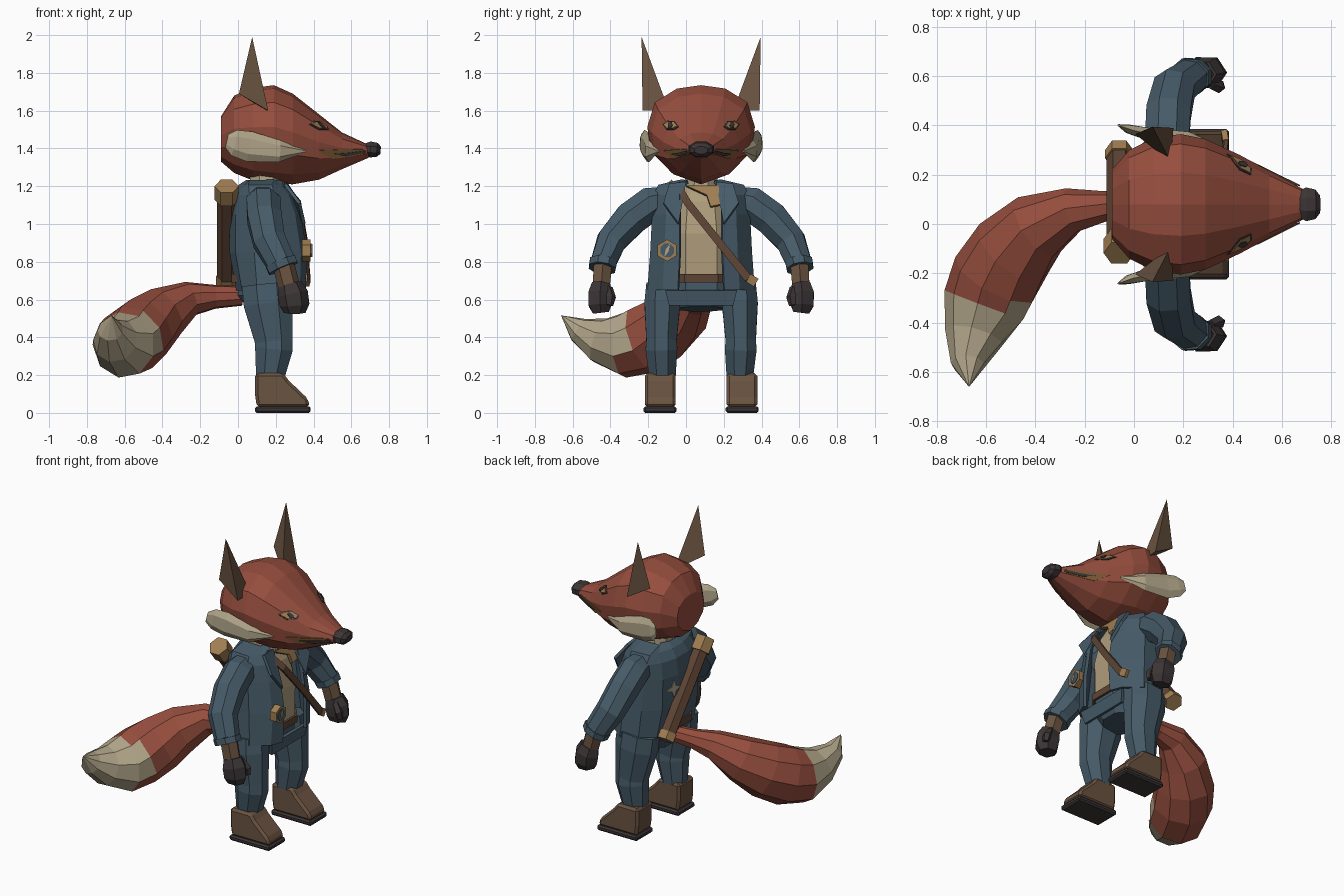
import bpy, bmesh, math
from mathutils import Vector
from mathutils.bvhtree import BVHTree

if "Cube" in bpy.data.objects:
    bpy.data.objects.remove(bpy.data.objects["Cube"])

MID = 0.08  # y of the body's plane of symmetry; all parts are built around it


def material(name, *srgb):
    m = bpy.data.materials.new(name)
    col = [((c / 255 + 0.055) / 1.055) ** 2.4 for c in srgb] + [1]
    m.use_nodes = True
    m.diffuse_color = col
    m.node_tree.nodes["Principled BSDF"].inputs["Base Color"].default_value = col
    return m


RED = material("fur red", 150, 78, 62)
CREAM = material("fur cream", 178, 166, 138)
BLUE = material("jacket blue", 70, 91, 104)
DARK = material("charcoal", 60, 53, 54)
BROWN = material("boot brown", 106, 83, 64)
LEATHER = material("leather", 94, 68, 52)
TAN = material("tan", 160, 126, 82)
SHIRT = material("shirt", 176, 158, 124)
OCHRE = material("muzzle ochre", 124, 88, 52)


def make(name, verts, faces, mats, mirror=False, pick=None, thick=0):
    """Mesh object from points; pick(face centre, index) chooses the colour."""
    bm = bmesh.new()
    vs = [bm.verts.new(v) for v in verts]
    for f in faces:
        bm.faces.new([vs[i] for i in f])
    bm.faces.ensure_lookup_table()
    if pick:
        for f in bm.faces:
            f.material_index = pick(f.calc_center_median(), f.index)
    bmesh.ops.remove_doubles(bm, verts=bm.verts, dist=0.0005)
    bmesh.ops.recalc_face_normals(bm, faces=bm.faces)
    me = bpy.data.meshes.new(name)
    bm.to_mesh(me)
    bm.free()
    for m in mats if isinstance(mats, list) else [mats]:
        me.materials.append(m)
    ob = bpy.data.objects.new(name, me)
    ob.location.y = MID
    bpy.context.scene.collection.objects.link(ob)
    if thick:
        mod = ob.modifiers.new("thickness", "SOLIDIFY")
        mod.thickness, mod.offset = thick, 0
    if mirror:
        mod = ob.modifiers.new("both sides", "MIRROR")
        mod.use_axis = (False, True, False)
        mod.use_mirror_merge = False
    return ob


def loft(name, rings, mats, closed=True, caps=True, **kw):
    n = len(rings[0])
    verts = [p for r in rings for p in r]
    faces = [(i * n + k, i * n + (k + 1) % n, (i + 1) * n + (k + 1) % n, (i + 1) * n + k)
             for i in range(len(rings) - 1) for k in range(n if closed else n - 1)]
    if caps:
        faces += [tuple(range(n)), tuple(range(len(verts) - n, len(verts)))]
    return make(name, verts, faces, mats, **kw)


def tube(name, path, mats, sides=8, ref="X", **kw):
    """Faceted tube; path rows are x, y, z, half width, half depth."""
    pts = [Vector(p[:3]) for p in path]
    axis = Vector((1, 0, 0)) if ref == "X" else Vector((0, 0, 1))
    rings = []
    for i, p in enumerate(path):
        t = (pts[min(i + 1, len(pts) - 1)] - pts[max(i - 1, 0)]).normalized()
        a = axis.cross(t).normalized()
        b = t.cross(a)
        ring = []
        for k in range(sides):
            ang = (2 * k + 1) * math.pi / sides
            s = 1 / math.cos(math.pi / sides)
            ring.append(pts[i] + a * (p[3] * s * math.cos(ang)) + b * (p[-1] * s * math.sin(ang)))
        rings.append(ring)
    return loft(name, rings, mats, **kw)


def prism(name, outline, y0, y1, mat, bevel=0, **kw):
    ob = loft(name, [[(x, y, z) for x, z in outline] for y in (y0, y1)], mat, **kw)
    if bevel:
        mod = ob.modifiers.new("bevel", "BEVEL")
        mod.width, mod.segments = bevel, 1
    return ob


def decal(name, target, pts, axis, mat, lift, **kw):
    """Thin plate projected on a surface from +x, -x or +y."""
    me = target.data
    tree = BVHTree.FromPolygons([v.co for v in me.vertices], [p.vertices for p in me.polygons])
    d = {"+x": Vector((1, 0, 0)), "-x": Vector((-1, 0, 0)), "+y": Vector((0, 1, 0))}[axis]
    out = []
    for u, z in pts:
        start = Vector((u, 0, z)) + d * 2 if axis == "+y" else Vector((0, u, z)) + d * 2
        hit, nor, _, _ = tree.ray_cast(start, -d)
        if hit:
            out.append(hit + (nor if nor.dot(d) > 0 else -nor) * lift)
    return make(name, out, [range(len(out))], mat, thick=0.004, **kw)


# Head: cross-sections along the muzzle (x, top, bottom, half width)
section = [(0, 1), (.45, .93), (.86, .65), (1, .15), (.93, -.35), (.55, -.78), (0, -1)]
section += [(-u, v) for u, v in section[-2:0:-1]]
stations = [(-.09, 1.57, 1.33, .14), (-.02, 1.68, 1.27, .22), (.08, 1.72, 1.23, .27),
            (.19, 1.735, 1.215, .285), (.29, 1.69, 1.21, .265), (.43, 1.58, 1.235, .2),
            (.55, 1.485, 1.29, .135), (.69, 1.42, 1.35, .06)]


def head_colour(c, i):
    band = min(i % 12, 11 - i % 12)
    if i >= 84 or band < 4:
        return 0
    if band == 5:
        return 1 if c.x > .1 else 0
    return 1 if c.x > .45 else 2 if c.x > .2 else 0


head = loft("head", [[(x, u * w, (t + b) / 2 + v * (t - b) / 2) for u, v in section]
                     for x, t, b, w in stations], [RED, CREAM, OCHRE], pick=head_colour)
tube("nose", [(.67, 0, 1.395, .055, .03), (.7, 0, 1.395, .068, .042),
              (.735, 0, 1.392, .06, .038), (.755, 0, 1.39, .035, .02)], DARK, ref="Z")
decal("mouth_band", head, [(.42, 1.39), (.55, 1.395), (.66, 1.395), (.66, 1.37), (.5, 1.345)],
      "+y", OCHRE, .003, mirror=True)
decal("mouth_line", head, [(.5, 1.372), (.58, 1.378), (.67, 1.39), (.67, 1.377), (.57, 1.36)],
      "+y", DARK, .007, mirror=True)


def almond(w, h):
    return [(.16 + w * u, 1.52 + h * v) for u, v in
            [(-1, -.3), (-.4, -1), (.5, -.9), (1, .3), (.4, 1), (-.5, .9)]]


for label, w, h, mat, lift in (("eye_rim", .042, .024, DARK, .003), ("eye", .034, .017, TAN, .006),
                               ("pupil", .012, .014, DARK, .009)):
    decal(label, head, almond(w, h), "+x", mat, lift, mirror=True)
tube("cheek_tuft", [(.36, .225, 1.385, .004), (.22, .275, 1.385, .02, .05),
                    (.06, .285, 1.41, .025, .07), (-.02, .305, 1.43, .018, .06),
                    (-.06, .32, 1.44, .004, .03)], CREAM, sides=6, ref="Z", mirror=True)

# Ears: three-sided spikes with dark tips and an inset front
base = [Vector(p) for p in ((.15, .17, 1.6), (.16, .31, 1.6), (.005, .285, 1.69))]
tip = Vector((.075, .315, 1.99))
ear = loft("ear", [base, [p.lerp(tip, .68) for p in base], [p.lerp(tip, .995) for p in base]],
           [RED, DARK, BROWN], mirror=True, pick=lambda c, i: 1 if i in (1, 3, 4, 5, 7) else (0, 0, 2)[i % 3])
bm = bmesh.new()
bm.from_mesh(ear.data)
front = [f for f in bm.faces if f.material_index == 0 and len(f.verts) == 4]
bmesh.ops.inset_individual(bm, faces=front, thickness=.012)
for f in front:
    f.material_index = 2
bm.to_mesh(ear.data)
bm.free()

# Torso: shirt, belt, neck and hips
tube("shirt", [(.14, 0, .7, .2, .16), (.14, 0, .95, .2, .165), (.14, 0, 1.12, .17, .13),
               (.14, 0, 1.2, .11, .09)], SHIRT)
tube("belt", [(.14, 0, .69, .215, .175), (.14, 0, .735, .215, .175)], LEATHER)
tube("neck", [(.15, 0, 1.16, .09), (.15, 0, 1.27, .085)], CREAM)
tube("hips", [(.15, 0, .72, .2, .15), (.15, 0, .63, .2, .15), (.16, 0, .55, .13, .1)], BLUE)
make("trouser_front", [(.315, -.19, .65), (.315, .19, .65), (.3, .17, .57), (.3, -.17, .57)],
     [(0, 1, 2, 3)], BLUE, thick=.02)

# Open jacket: C-shaped rings (z, back, front, half width, half opening)
rings = []
for z, xb, xf, hy, gap in ((.65, 0, .35, .275, .12), (.85, -.035, .355, .26, .11),
                           (1.05, -.035, .325, .25, .11), (1.15, -.02, .29, .245, .11),
                           (1.2, .01, .25, .22, .1), (1.225, .05, .22, .11, .07)):
    mid = (xb + xf) / 2
    half = [(xf, gap), (xf - .03, hy * .72), (mid + .05, hy), (mid - .07, hy * .97),
            (xb + .03, hy * .7), (xb, hy * .25)]
    rings.append([(x, y, z) for x, y in half] + [(x, -y, z) for x, y in half[::-1]])
jacket = loft("jacket", rings, BLUE, closed=False, caps=False, thick=.02)
make("lapel", [(.25, .08, 1.22), (.25, .17, 1.21), (.325, .2, 1.11), (.35, .12, 1.0)],
     [(0, 1, 2, 3)], BLUE, mirror=True, thick=.018)
make("neckerchief", [(.26, -.08, 1.2), (.26, .1, 1.2), (.3, .1, 1.1), (.3, .05, 1.09), (.29, .03, 1.15)],
     [(0, 1, 2, 3, 4)], TAN, thick=.02)
star = [(.1 + r * math.cos(k * math.pi / 4), .97 + r * math.sin(k * math.pi / 4))
        for k in range(8) for r in [(.055, .02)[k % 2]]]
decal("back_patch", jacket, star, "-x", CREAM, .014)

# Sash, compass and back tube
tube("sash", [(.24, -.13, 1.21, .02, .008), (.325, -.07, 1.11, .02, .008),
              (.36, .09, .91, .02, .008), (.375, .25, .71, .022, .008)], LEATHER, sides=4)
tube("sash_end", [(.372, .25, .715, .024, .012), (.365, .29, .69, .024, .012)], TAN, sides=4)
tube("compass", [(.34, -.18, .86, .05), (.385, -.18, .86, .05)], TAN, sides=6, ref="Z")
tube("compass_face", [(.384, -.18, .86, .036), (.389, -.18, .86, .036)], BLUE, ref="Z")
make("compass_needle", [(.392, -.165, .895), (.392, -.172, .855), (.392, -.195, .825), (.392, -.188, .865)],
     [(0, 1, 2, 3)], CREAM, thick=.004)
top, low = Vector((-.06, -.19, 1.19)), Vector((-.06, .22, .68))
for label, a, b, r, mat in (("back_tube", .1, .95, .044, LEATHER), ("tube_cap", -.02, .12, .055, TAN),
                            ("tube_end", .92, 1, .05, TAN)):
    tube(label, [(*top.lerp(low, t), r) for t in (a, b)], mat, sides=6)

# Arms and hands
tube("sleeve", [(.13, .18, 1.14, .06, .075), (.135, .26, 1.11, .09, .09), (.14, .37, 1.03, .09, .09),
                (.165, .475, .91, .078, .085), (.23, .52, .79, .066, .075)], BLUE, mirror=True)
tube("cuff", [(.225, .518, .8, .072, .082), (.24, .524, .765, .07, .08)], BLUE, mirror=True)
tube("wrist", [(.24, .52, .79, .048, .05), (.275, .53, .65, .045, .05)], BROWN, sides=6, mirror=True)
tube("fist", [(.275, .53, .68, .048, .055), (.29, .535, .63, .062, .07), (.3, .535, .57, .06, .068),
              (.3, .53, .53, .042, .05)], DARK, sides=6, mirror=True)
tube("thumb", [(.31, .49, .66, .018), (.345, .478, .61, .022), (.35, .485, .57, .016)],
     DARK, sides=5, mirror=True)

# Legs and boots
tube("trouser_leg", [(.15, .2, .68, .09, .13), (.16, .205, .58, .095, .13), (.19, .21, .38, .08, .1),
                     (.19, .21, .34, .084, .1), (.17, .205, .19, .07, .075)], BLUE, mirror=True)
prism("boot", [(.1, .03), (.09, .1), (.09, .21), (.24, .21), (.27, .17), (.37, .075), (.38, .03)],
      .135, .298, BROWN, bevel=.015, mirror=True)
prism("sole", [(.09, 0), (.09, .035), (.385, .035), (.385, 0)], .13, .305, DARK, bevel=.01, mirror=True)

# Tail
tube("tail", [(.02, 0, .62, .05), (-.12, -.01, .615, .06), (-.25, -.025, .605, .088),
              (-.39, -.09, .53, .135), (-.49, -.19, .45, .165), (-.56, -.3, .39, .175),
              (-.605, -.41, .36, .165), (-.65, -.54, .385, .115), (-.675, -.65, .44, .065),
              (-.67, -.74, .515, .001)], [RED, CREAM], sides=9, ref="Z",
     pick=lambda c, i: 1 if c.y < -.42 else 0)
